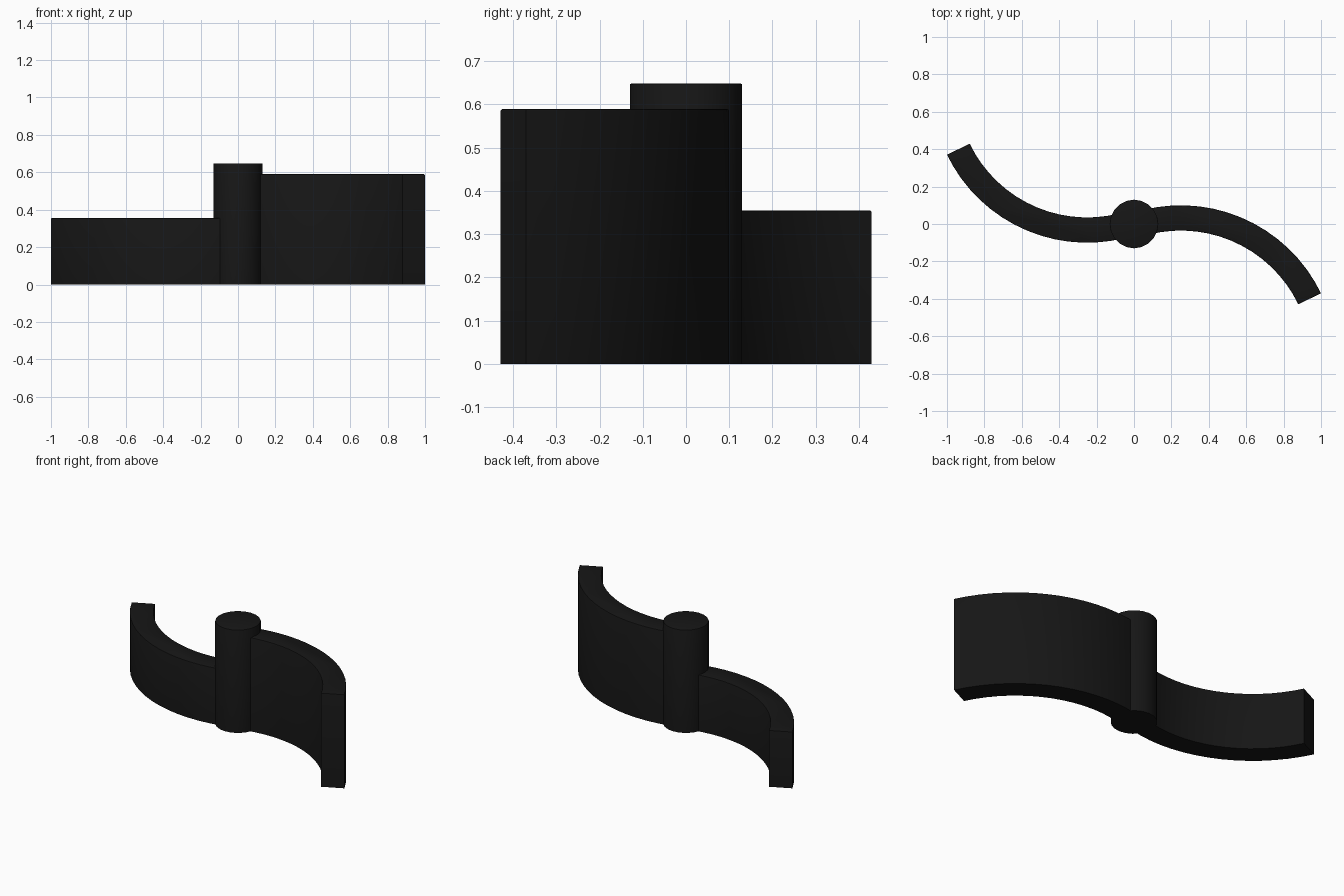
import bpy, bmesh
from math import sin, cos, radians, pi

if "Cube" in bpy.data.objects:
    bpy.data.objects.remove(bpy.data.objects["Cube"])

black = bpy.data.materials.new("black_plastic")
black.diffuse_color = (0.008, 0.008, 0.008, 1)
black.use_nodes = True
black.node_tree.nodes["Principled BSDF"].inputs["Base Color"].default_value = black.diffuse_color


def prism(name, outline, height, bevel):
    """Extrude a flat outline up from z = 0 and soften its top rim."""
    bm = bmesh.new()
    base = bm.faces.new([bm.verts.new((x, y, 0)) for x, y in outline])
    ext = bmesh.ops.extrude_face_region(bm, geom=[base], use_keep_orig=True)
    top = [v for v in ext["geom"] if isinstance(v, bmesh.types.BMVert)]
    bmesh.ops.translate(bm, verts=top, vec=(0, 0, height))
    bmesh.ops.recalc_face_normals(bm, faces=bm.faces)
    rim = [e for e in bm.edges if all(v.co.z > height - 1e-4 for v in e.verts)]
    bmesh.ops.bevel(bm, geom=rim, offset=bevel, segments=2,
                    profile=0.5, affect='EDGES')
    mesh = bpy.data.meshes.new(name)
    bm.to_mesh(mesh)
    bm.free()
    obj = bpy.data.objects.new(name, mesh)
    bpy.context.collection.objects.link(obj)
    mesh.materials.append(black)
    bpy.ops.object.select_all(action='DESELECT')
    obj.select_set(True)
    bpy.context.view_layer.objects.active = obj
    bpy.ops.object.shade_smooth_by_angle(angle=radians(35))
    return obj


# Curved arm outline: outer arc out, inner arc back
CX, CY, R_OUT, R_IN, STEPS = 0.25, -0.733, 0.833, 0.698, 16
angles = [radians(109 + (25.8 - 109) * i / STEPS) for i in range(STEPS + 1)]
arm = [(CX + R_OUT * cos(a), CY + R_OUT * sin(a)) for a in angles]
arm += [(CX + R_IN * cos(a), CY + R_IN * sin(a)) for a in reversed(angles)]

# Tall arm on the right, short arm on the left turned half a circle
prism("tall_arm", arm, 0.59, 0.006)
prism("short_arm", [(-x, -y) for x, y in arm], 0.355, 0.004)

# Central round post
post = [(0.13 * cos(2 * pi * i / 20), 0.13 * sin(2 * pi * i / 20)) for i in range(20)]
prism("centre_post", post, 0.648, 0.003)
